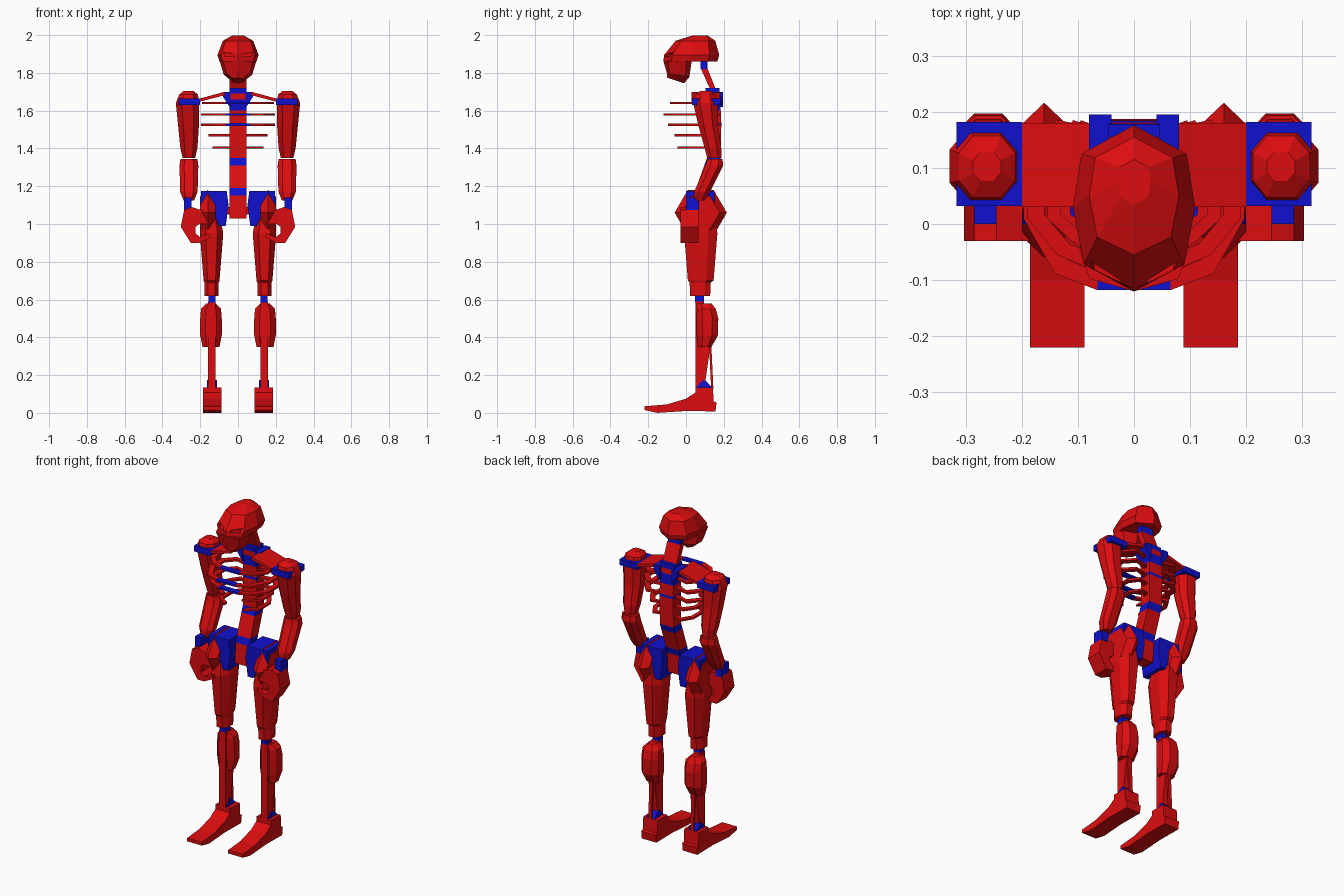
import bpy, bmesh, math


def material(name, rgb):
    m = bpy.data.materials.new(name)
    m.diffuse_color = (*rgb, 1)
    return m


RED = material("red", (0.72, 0.004, 0.005))
BLUE = material("blue", (0.005, 0.005, 0.62))

OCT = [(.5, -1), (1, -.45), (1, .45), (.5, 1), (-.5, 1), (-1, .45), (-1, -.45), (-.5, -1)]
SKULL = [(0, -1), (.82, -.7), (1, 0), (.86, .65), (0, 1), (-.86, .65), (-1, 0), (-.82, -.7)]


def finish(name, bm, mat, mirror=False):
    bmesh.ops.recalc_face_normals(bm, faces=bm.faces)
    me = bpy.data.meshes.new(name)
    bm.to_mesh(me)
    bm.free()
    me.materials.append(mat)
    ob = bpy.data.objects.new(name, me)
    bpy.context.collection.objects.link(ob)
    if mirror:
        ob.modifiers.new("mirror", 'MIRROR')
    return ob


def bridge(bm, loops):
    n = len(loops[0])
    for a, b in zip(loops, loops[1:]):
        for i in range(n):
            j = (i + 1) % n
            bm.faces.new((a[i], a[j], b[j], b[i]))
    bm.faces.new(loops[0])
    bm.faces.new(loops[-1])


def loft(name, rings, mat, mirror=True, section=OCT):
    """Rings are (z, centre x, centre y, half x, half y[, slope of z along y])."""
    bm = bmesh.new()
    loops = []
    for z, cx, cy, hx, hy, *s in rings:
        k = s[0] if s else 0
        loops.append([bm.verts.new((cx + u * hx, cy + v * hy, z + k * v * hy)) for u, v in section])
    bridge(bm, loops)
    return finish(name, bm, mat, mirror)


def prism(name, axis, pts, a, b, mat, mirror=True):
    """Extrude a profile along an axis: x uses (y, z), y uses (x, z), z uses (x, y)."""
    place = {'x': lambda p, t: (t, p[0], p[1]),
             'y': lambda p, t: (p[0], t, p[1]),
             'z': lambda p, t: (p[0], p[1], t)}[axis]
    bm = bmesh.new()
    bridge(bm, [[bm.verts.new(place(p, t)) for p in pts] for t in (a, b)])
    return finish(name, bm, mat, mirror)


def box(name, x, y, z, mat, mirror=True):
    return prism(name, 'z', [(x[0], y[0]), (x[1], y[0]), (x[1], y[1]), (x[0], y[1])], *z, mat, mirror)


# Head
head = loft("cranium", [(1.86, 0, .023, .098, .143), (1.895, 0, .03, .109, .146),
                        (1.97, 0, .05, .08, .105), (1.998, 0, .075, .03, .04)],
            RED, False, SKULL)
face = loft("face", [(1.862, 0, -.045, .097, .075), (1.79, 0, -.042, .075, .06, -.2),
                     (1.76, 0, -.055, .03, .045, -.33)], RED, False, SKULL)
sockets = prism("eye_socket_cutter", 'y', [(.018, 1.885), (.07, 1.89), (.078, 1.91), (.025, 1.9)],
                -.2, -.06, RED)
sockets.hide_render = True
sockets.hide_viewport = True
cut = head.modifiers.new("sockets", 'BOOLEAN')
cut.object = sockets
cut.solver = 'EXACT'

# Neck
box("neck_joint", (-.04, .04), (.077, .115), (1.82, 1.862), BLUE, False)
prism("neck", 'x', [(.08, 1.82), (.115, 1.82), (.155, 1.72), (.125, 1.72)], -.045, .045, RED, False)

# Spine, cut into vertebra blocks and blue discs
CURVE = [(1.03, .07), (1.16, .08), (1.35, .148), (1.55, .15), (1.72, .14)]


def spine_y(z):
    for (z0, y0), (z1, y1) in zip(CURVE, CURVE[1:]):
        if z <= z1:
            return y0 + (y1 - y0) * (z - z0) / (z1 - z0)
    return CURVE[-1][1]


levels = [1.03, 1.15, 1.19, 1.31, 1.35, 1.52, 1.535, 1.60, 1.66, 1.69, 1.72]
for i, (z0, z1) in enumerate(zip(levels, levels[1:])):
    y0, y1 = spine_y(z0), spine_y(z1)
    prism("spine_disc" if i % 2 else "vertebra", 'x',
          [(y0 - .037, z0), (y0 + .037, z0), (y1 + .037, z1), (y1 - .037, z1)],
          -.045, .045, BLUE if i % 2 else RED, False)

# Ribs: flat bands, the upper three closed by blue breast plates
for z, w, front, closed in [(1.64, .19, -.085, 1), (1.58, .197, -.118, 1), (1.525, .195, -.095, 1),
                            (1.47, .155, -.06, 0), (1.405, .135, -.045, 0)]:
    path = [(.04, .165), (.7 * w, .185), (w, .12), (w, .01), (.72 * w, front + .03), (.065, front)]
    inner = [(x * .84, .05 + (y - .05) * .82) for x, y in path]
    inner[0], inner[-1] = (.04, .135), (.065, front + .032)
    prism("rib", 'z', path + inner[::-1], z - .006, z + .006, RED)
    if closed:
        box("breast_plate", (-.065, .065), (front, front + .032), (z - .006, z + .006), BLUE, False)

# Shoulder girdle
prism("collar_joint", 'y', [(.04, 1.70), (.08, 1.70), (.08, 1.675), (.045, 1.62), (.04, 1.62)],
      .1, .195, BLUE)
prism("shoulder_blade", 'y', [(.07, 1.70), (.2, 1.665), (.2, 1.648), (.07, 1.682)], .03, .18, RED)
box("shoulder_joint", (.2, .316), (.032, .182), (1.63, 1.665), BLUE)

# Arms
loft("upper_arm", [(1.705, .262, .102, .025, .025), (1.685, .262, .102, .05, .055),
                   (1.64, .267, .103, .062, .065), (1.52, .262, .118, .055, .052),
                   (1.40, .26, .143, .045, .044), (1.35, .26, .15, .033, .038)], RED)
loft("forearm", [(1.345, .26, .153, .045, .04), (1.31, .26, .15, .05, .047),
                 (1.17, .26, .085, .046, .042), (1.125, .26, .07, .028, .03)], RED)
box("wrist", (.245, .285), (.0, .07), (1.07, 1.14), BLUE)
prism("hand", 'y', [(.185, 1.07), (.245, 1.09), (.285, 1.075), (.303, .985), (.25, .9), (.205, .9),
                    (.145, .93), (.15, .95), (.2, .93), (.225, .95), (.225, .985), (.205, 1.0),
                    (.15, 1.0)], -.03, .065, RED)

# Hips: blue brackets around red six-sided knuckles
prism("hip_bracket", 'y', [(.05, 1.10), (.06, 1.175), (.195, 1.175), (.2, 1.10), (.13, 1.06),
                           (.1, .99), (.065, .99)], 0, .15, BLUE)
prism("pelvis_bar", 'y', [(-.07, 1.05), (.07, 1.05), (.07, 1.09), (-.07, 1.09)], .05, .1, RED, False)
bm = bmesh.new()
loops = []
for x, r in [(.12, .1), (.16, .138), (.2, .1)]:
    loops.append([bm.verts.new((x, .078 + r * math.cos(a * math.pi / 3),
                                1.06 + r * math.sin(a * math.pi / 3))) for a in range(6)])
bridge(bm, loops)
finish("hip_knuckle", bm, RED, True)

# Legs
loft("thigh", [(1.10, .15, .08, .045, .07), (.95, .14, .078, .062, .088),
               (.70, .14, .078, .042, .068), (.69, .14, .075, .038, .056),
               (.62, .14, .075, .038, .053)], RED)
box("knee", (.118, .157), (.048, .095), (.585, .622), BLUE)
prism("shin", 'x', [(.05, .59), (.095, .59), (.13, .36), (.1, .15), (.1, .13), (.05, .13)],
      .118, .16, RED)
loft("calf", [(.58, .143, .095, .025, .04), (.55, .143, .108, .053, .05),
              (.50, .143, .113, .057, .058), (.41, .143, .113, .057, .056),
              (.35, .143, .1, .045, .035)], RED)
prism("heel_tendon", 'x', [(.122, .36), (.134, .36), (.145, .13), (.133, .13)], .13, .15, RED)
prism("ankle", 'x', [(.05, .13), (.142, .13), (.11, .165), (.095, .175), (.075, .16)],
      .112, .165, BLUE)
prism("foot", 'x', [(.05, .135), (.142, .135), (.147, .06), (.162, .055), (.156, .008), (0, .01),
                    (-.15, 0), (-.22, .015), (-.22, .035), (-.1, .045), (0, .075), (.05, .108)],
      .088, .185, RED)
